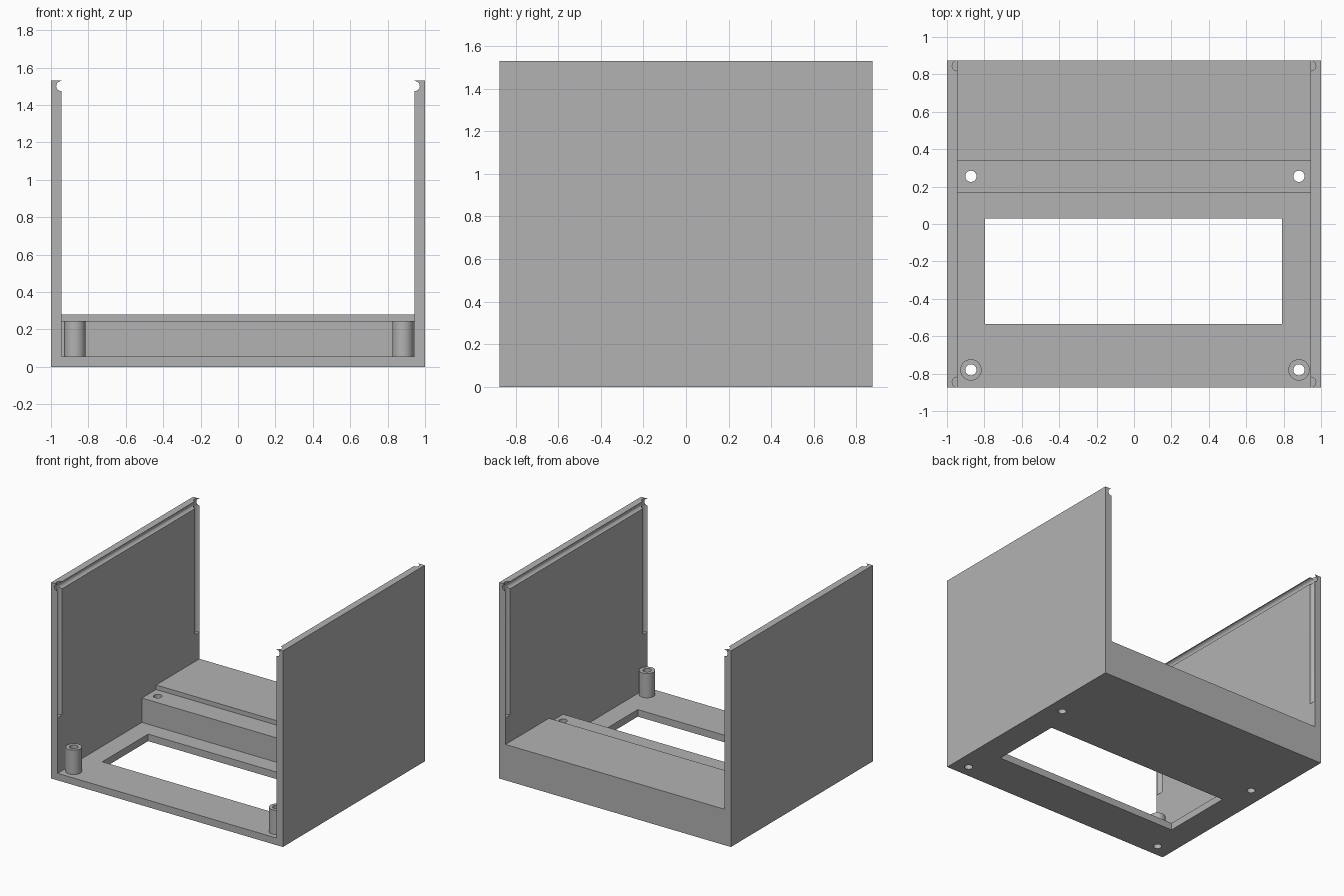
import bpy, bmesh, math

cube = bpy.data.objects.get("Cube")
if cube:
    bpy.data.objects.remove(cube, do_unlink=True)

grey = bpy.data.materials.new("plain grey")
grey.use_nodes = True
colour = (0.448, 0.448, 0.448, 1)
grey.diffuse_color = colour
grey.node_tree.nodes["Principled BSDF"].inputs["Base Color"].default_value = colour

DEPTH, HEIGHT, INNER, FLOOR = 0.875, 1.53, 0.945, 0.055
GROOVE_R = 0.027
HOLE_XS = (-0.872, 0.882)
REAR_Y, FRONT_Y = 0.255, -0.78


def finish(name, bm):
    bmesh.ops.recalc_face_normals(bm, faces=bm.faces)
    mesh = bpy.data.meshes.new(name)
    bm.to_mesh(mesh)
    bm.free()
    obj = bpy.data.objects.new(name, mesh)
    bpy.context.collection.objects.link(obj)
    mesh.materials.append(grey)
    return obj


def extrude_profile(name, points, axis, start, end):
    """Extrude a closed outline along x (points are y, z) or y (points are x, z)."""
    bm = bmesh.new()
    place = (lambda a, b: (start, a, b)) if axis == "x" else (lambda a, b: (a, start, b))
    face = bm.faces.new([bm.verts.new(place(*p)) for p in points])
    new = bmesh.ops.extrude_face_region(bm, geom=[face])["geom"]
    step = end - start
    bmesh.ops.translate(bm, verts=[v for v in new if isinstance(v, bmesh.types.BMVert)],
                        vec=(step, 0, 0) if axis == "x" else (0, step, 0))
    return finish(name, bm)


def box(name, x0, x1, y0, y1, z0, z1):
    return extrude_profile(name, [(y0, z0), (y1, z0), (y1, z1), (y0, z1)], "x", x0, x1)


def cylinder(name, x, y, z0, z1, r):
    bm = bmesh.new()
    bmesh.ops.create_cone(bm, cap_ends=True, segments=32, radius1=r, radius2=r, depth=z1 - z0)
    bmesh.ops.translate(bm, verts=bm.verts, vec=(x, y, (z0 + z1) / 2))
    return finish(name, bm)


def cut(target, cutters):
    bpy.context.view_layer.objects.active = target
    for cutter in cutters:
        cutter.hide_render = True
        mod = target.modifiers.new("cut", "BOOLEAN")
        mod.operation, mod.solver, mod.object = "DIFFERENCE", "EXACT", cutter
        bpy.ops.object.modifier_apply(modifier=mod.name)
        bpy.data.objects.remove(cutter, do_unlink=True)


def smooth(obj):
    bpy.ops.object.select_all(action="DESELECT")
    obj.select_set(True)
    bpy.context.view_layer.objects.active = obj
    bpy.ops.object.shade_smooth_by_angle(angle=math.radians(30))


# U-shaped shell with a round groove under each top lip
half = [(1, 0), (1, HEIGHT), (INNER, HEIGHT)]
for i in range(13):
    a = math.pi * i / 12
    half.append((INNER + GROOVE_R * math.sin(a), 1.501 + GROOVE_R * math.cos(a)))
half.append((INNER, FLOOR))
outline = half + [(-x, z) for x, z in reversed(half)]
shell = extrude_profile("shell", outline, "y", -DEPTH, DEPTH)

# Floor window, screw holes and upright wall grooves
cutters = [box("window_cutter", -0.797, 0.791, -0.535, 0.03, -0.1, 0.2)]
for x in HOLE_XS:
    for y in (FRONT_Y, REAR_Y):
        cutters.append(cylinder("hole_cutter", x, y, -0.1, 0.2, 0.03))
for x in (-INNER, INNER):
    for y in (-0.846, 0.846):
        cutters.append(cylinder("groove_cutter", x, y, 0.49, 1.6, GROOVE_R))
cut(shell, cutters)
smooth(shell)

# Stepped block across the back
steps = [(0.165, FLOOR), (DEPTH, FLOOR), (DEPTH, 0.28), (0.34, 0.28), (0.34, 0.245), (0.165, 0.245)]
block = extrude_profile("rear_block", steps, "x", -INNER, INNER)
cut(block, [cylinder("hole_cutter", x, REAR_Y, 0, 0.4, 0.03) for x in HOLE_XS])
smooth(block)

# Hollow front posts
for side, x in zip(("right", "left"), HOLE_XS):
    post = cylinder(side + "_post", x, FRONT_Y, FLOOR, 0.245, 0.057)
    cut(post, [cylinder("hole_cutter", x, FRONT_Y, 0, 0.4, 0.03)])
    smooth(post)
